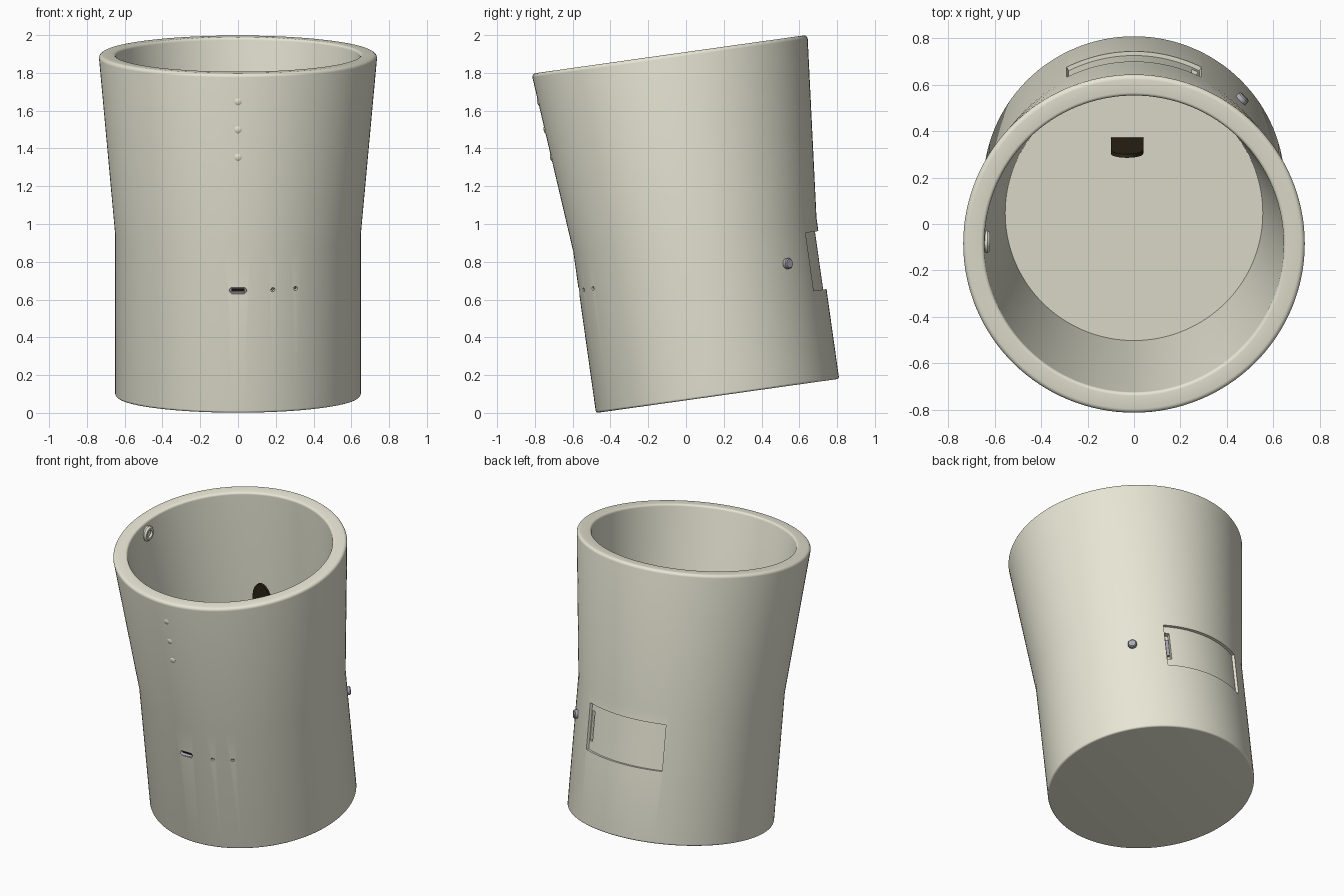
import bpy, bmesh, math
from math import sin, cos, pi, radians
from mathutils import Matrix, Vector

if "Cube" in bpy.data.objects:
    bpy.data.objects.remove(bpy.data.objects["Cube"])

# Everything is built upright, then leaned back by the same tilt
TILT = Matrix.Translation((0, 0.167, 0.09)) @ Matrix.Rotation(radians(8), 4, 'X')
H, R0, R1, WAIST = 1.826, 0.65, 0.736, 0.86


def outer_r(s):
    return R0 + max(0, s - WAIST) / (H - WAIST) * (R1 - R0)


def material(name, rgb):
    m = bpy.data.materials.new(name)
    m.diffuse_color = (*rgb, 1)
    m.use_nodes = True
    m.node_tree.nodes["Principled BSDF"].inputs["Base Color"].default_value = m.diffuse_color
    return m


CREAM = material("cream_plastic", (0.80, 0.79, 0.66))
METAL = material("grey_metal", (0.40, 0.40, 0.44))
DARK = material("dark_brown", (0.03, 0.02, 0.01))


def finish(name, bm, mat):
    bmesh.ops.recalc_face_normals(bm, faces=bm.faces)
    me = bpy.data.meshes.new(name)
    bm.to_mesh(me)
    bm.free()
    me.materials.append(mat)
    ob = bpy.data.objects.new(name, me)
    bpy.context.collection.objects.link(ob)
    ob.matrix_world = TILT
    smooth(ob)
    return ob


def smooth(ob):
    bpy.ops.object.select_all(action='DESELECT')
    ob.select_set(True)
    bpy.context.view_layer.objects.active = ob
    bpy.ops.object.shade_smooth_by_angle(angle=radians(30))


def lathe(name, profile, mat, frame=Matrix(), n=128):
    """Spin (radius, height) points round the frame's z axis; closed at the axis."""
    bm = bmesh.new()
    rings = []
    for r, z in profile:
        k = n if r > 0 else 1
        rings.append([bm.verts.new(frame @ Vector((r * cos(2 * pi * i / n), r * sin(2 * pi * i / n), z)))
                      for i in range(k)])
    for a, b in zip(rings, rings[1:]):
        for i in range(n):
            j = (i + 1) % n
            q = [a[i % len(a)], a[j % len(a)], b[j % len(b)], b[i % len(b)]]
            bm.faces.new(list(dict.fromkeys(q)))
    return finish(name, bm, mat)


def fillet(cx, cz, r, a0, a1, n=5):
    return [(cx + r * cos(radians(a0 + (a1 - a0) * i / n)),
             cz + r * sin(radians(a0 + (a1 - a0) * i / n))) for i in range(n + 1)]


def radial(deg, s, r):
    """Frame at height s, radius r, with z pointing out from the wall."""
    d = Vector((cos(radians(deg)), sin(radians(deg)), 0))
    m = d.to_track_quat('Z', 'Y').to_matrix().to_4x4()
    return Matrix.Translation(d * r + Vector((0, 0, s))) @ m


def prism(name, outline, depth, mat, frame):
    """Extrude a flat outline along the frame's z axis."""
    bm = bmesh.new()
    f = bm.faces.new([bm.verts.new((x, y, 0)) for x, y in outline])
    g = bmesh.ops.extrude_face_region(bm, geom=[f])
    bmesh.ops.translate(bm, vec=(0, 0, depth),
                        verts=[v for v in g['geom'] if isinstance(v, bmesh.types.BMVert)])
    bm.transform(frame)
    return finish(name, bm, mat)


def sector(name, r0, r1, a0, a1, s0, s1):
    """Curved block following the wall, used to cut the back recess."""
    n = 24
    ang = [radians(a0 + (a1 - a0) * i / n) for i in range(n + 1)]
    pts = [(r0 * cos(a), r0 * sin(a)) for a in ang] + [(r1 * cos(a), r1 * sin(a)) for a in reversed(ang)]
    return prism(name, pts, s1 - s0, CREAM, Matrix.Translation((0, 0, s0)))


def cut(ob, cutter):
    cutter.hide_render = True
    m = ob.modifiers.new("cut", 'BOOLEAN')
    m.operation, m.solver, m.object = 'DIFFERENCE', 'EXACT', cutter
    bpy.context.view_layer.objects.active = ob
    bpy.ops.object.modifier_apply(modifier=m.name)
    bpy.data.objects.remove(cutter)


def stadium(half, r):
    right = [(half - r + r * cos(t), r * sin(t)) for t in [radians(-90 + 15 * i) for i in range(13)]]
    return right + [(-x, -y) for x, y in right]


# Cup body: straight base, flared top, thick rounded rim, inner floor at the waist
body = lathe("cup_body",
             [(0, 0)] + fillet(R0 - 0.012, 0.012, 0.012, -90, 0)
             + [(R0, WAIST)]
             + fillet(R1 - 0.02, H - 0.02, 0.02, 0, 90)
             + fillet(0.645 + 0.015, H - 0.015, 0.015, 90, 180)
             + [(0.555, WAIST), (0, WAIST)], CREAM)

# Back panel recess with a finger notch at its right end
cut(body, sector("recess_cutter", 0.632, 0.72, 63.5, 116.5, 0.48, 0.79))
cut(body, sector("notch_cutter", 0.60, 0.70, 64.2, 66.8, 0.54, 0.74))
notch = sector("panel_latch", 0.595, 0.615, 64.6, 66.4, 0.58, 0.70)
notch.data.materials[0] = METAL

# Front port and two small holes
front = Matrix.Translation((0, -0.60, 0.655)) @ Matrix.Rotation(radians(90), 4, 'X')
cut(body, prism("port_cutter", stadium(0.05, 0.018), 0.1, CREAM, front))
for x in (0.185, 0.305):
    deg = -90 + math.degrees(math.asin(x / R0))
    cut(body, lathe("hole_cutter", [(0, -0.03), (0.011, -0.03), (0.011, 0.03), (0, 0.03)],
                    CREAM, radial(deg, 0.655, R0), 16))
    lathe("hole_pin", [(0, -0.031), (0.005, -0.031), (0.005, -0.006), (0, -0.006)],
          METAL, radial(deg, 0.655, R0), 12)
smooth(body)

# Metal shell and tongue inside the port
shell = prism("port_shell", stadium(0.05, 0.018), 0.046, METAL, front)
cut(shell, prism("shell_cutter", stadium(0.044, 0.012), 0.1, METAL,
                 front @ Matrix.Translation((0, 0, 0.01))))
prism("port_tongue", [(-0.034, -0.004), (0.034, -0.004), (0.034, 0.004), (-0.034, 0.004)],
      0.038, DARK, front)

# Three indicator lights up the front
for i, s in enumerate((1.374, 1.523, 1.675)):
    lathe(f"indicator_light_{i + 1}", [(0, -0.02), (0.02, -0.02), (0.02, 0.001), (0.014, 0.005), (0, 0.007)],
          CREAM, radial(-90, s, outer_r(s)), 24)

# Side push button
lathe("side_button", [(0, -0.03), (0.028, -0.03), (0.028, 0.018), (0.023, 0.024), (0, 0.024)],
      METAL, radial(45, 0.642, R0), 32)

# Round sensor on the inner wall
lathe("inner_sensor", [(0, -0.03), (0.05, -0.03), (0.05, 0.006), (0.04, 0.018), (0.026, 0.018),
                       (0.022, 0.006), (0, 0.006)],
      CREAM, radial(180, 1.745, 0.638) @ Matrix.Rotation(pi, 4, 'X'), 32)

# Dark upright tongue with arched top standing on the inner floor
arch = [(0.07 * cos(radians(10 * i)), 0.38 + 0.13 * sin(radians(10 * i))) for i in range(19)]
prism("inner_tongue", [(-0.07, -0.01), (0.07, -0.01)] + arch, 0.016, DARK,
      Matrix.Translation((-0.03, 0.328, WAIST)) @ Matrix.Rotation(radians(90), 4, 'X'))
